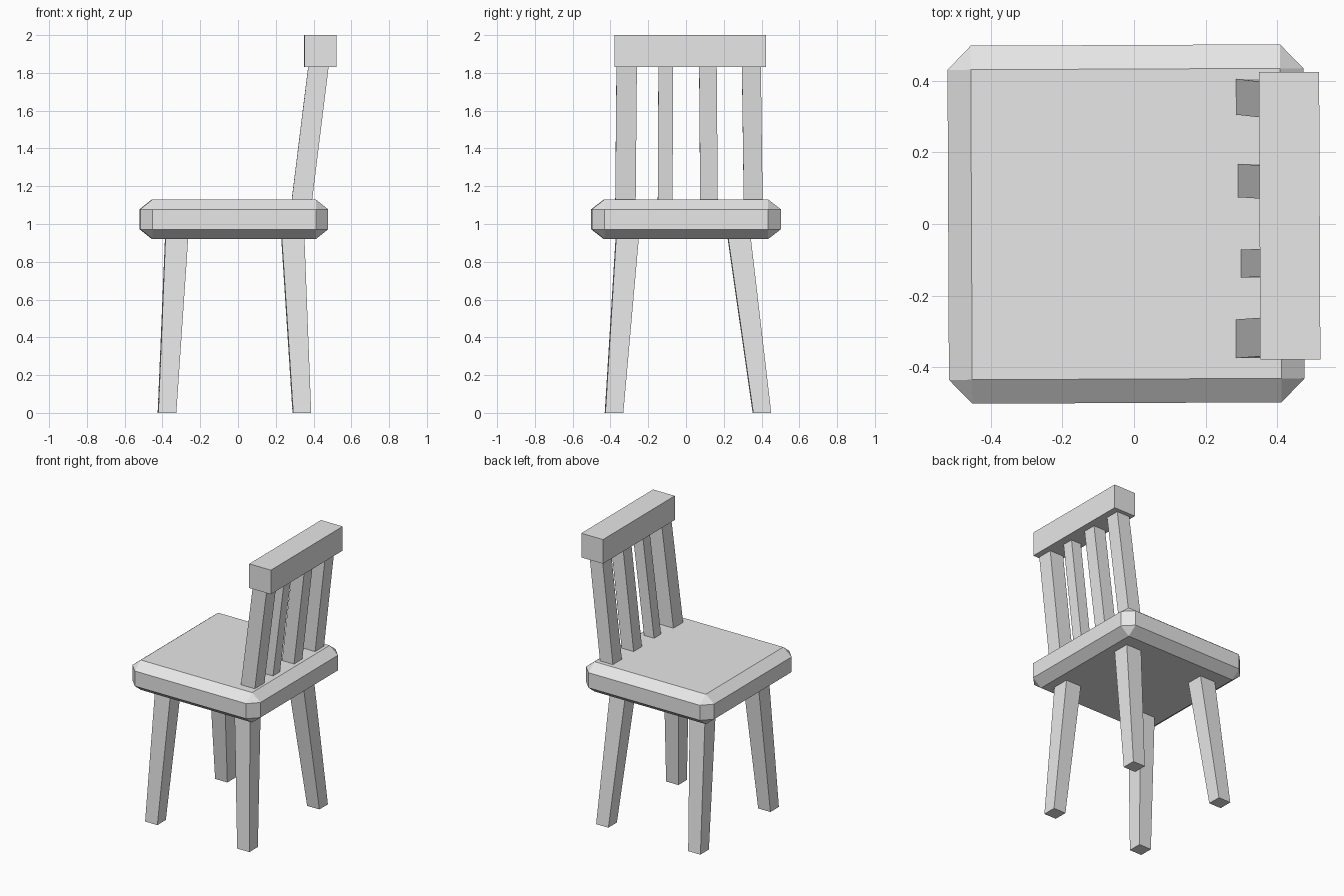
import bpy
import bmesh
from mathutils import Matrix, Vector

default = bpy.data.objects.get("Cube")
if default:
    bpy.data.objects.remove(default, do_unlink=True)

GREY = (0.8, 0.8, 0.8, 1.0)
grey = bpy.data.materials.new("plain_grey")
grey.use_nodes = True
grey.diffuse_color = GREY
grey.node_tree.nodes["Principled BSDF"].inputs["Base Color"].default_value = GREY

# The whole chair sits turned by a hair
TURN = Matrix.Rotation(0.0045, 4, "Z")


def finish(name, bm):
    bmesh.ops.recalc_face_normals(bm, faces=bm.faces)
    bm.transform(TURN)
    mesh = bpy.data.meshes.new(name)
    bm.to_mesh(mesh)
    bm.free()
    mesh.materials.append(grey)
    obj = bpy.data.objects.new(name, mesh)
    bpy.context.collection.objects.link(obj)
    return obj


def post(name, bottom, top, bottom_size, top_size):
    """Square post leaning from the bottom centre to the top centre."""
    bm = bmesh.new()
    bmesh.ops.create_cube(bm, size=1)
    for v in bm.verts:
        centre, size = (top, top_size) if v.co.z > 0 else (bottom, bottom_size)
        v.co = Vector(centre) + Vector((v.co.x * size, v.co.y * size, 0))
    return finish(name, bm)


# Seat: slab with every edge chamfered
centre = Vector((-0.022, 0, 1.025))
half = Vector((0.497, 0.5, 0.105))
chamfer = Vector((0.065, 0.067, 0.052))
bm = bmesh.new()
for sx in (-1, 1):
    for sy in (-1, 1):
        for sz in (-1, 1):
            for axis in range(3):
                p = half - chamfer
                p[axis] = half[axis]
                bm.verts.new(centre + Vector((sx * p.x, sy * p.y, sz * p.z)))
bmesh.ops.convex_hull(bm, input=bm.verts)
bmesh.ops.dissolve_limit(bm, angle_limit=0.01, verts=bm.verts, edges=bm.edges)
finish("seat", bm)

# Legs: splayed and tapering towards the floor
for x_name, x_foot, x_top in (("right", -0.376, -0.325), ("left", 0.338, 0.29)):
    for y_name, y_foot, y_top in (("front", -0.381, -0.311), ("back", 0.402, 0.281)):
        post(f"{y_name}_{x_name}_leg", (x_foot, y_foot, 0), (x_top, y_top, 0.93),
             0.095, 0.12)

# Backrest slats: name, y at the seat, y at the rail, thickness
slats = (
    ("front_outer_slat", -0.322, -0.316, 0.108),
    ("front_inner_slat", -0.112, -0.109, 0.078),
    ("back_inner_slat", 0.120, 0.114, 0.093),
    ("back_outer_slat", 0.354, 0.344, 0.100),
)
for name, y_low, y_high, size in slats:
    post(name, (0.336, y_low, 1.12), (0.425, y_high, 1.84), size, size)

# Top rail across the slats
bm = bmesh.new()
bmesh.ops.create_cube(bm, size=1)
bm.transform(Matrix.Translation((0.435, 0.021, 1.915))
             @ Matrix.Diagonal((0.168, 0.803, 0.17, 1)))
finish("top_rail", bm)
